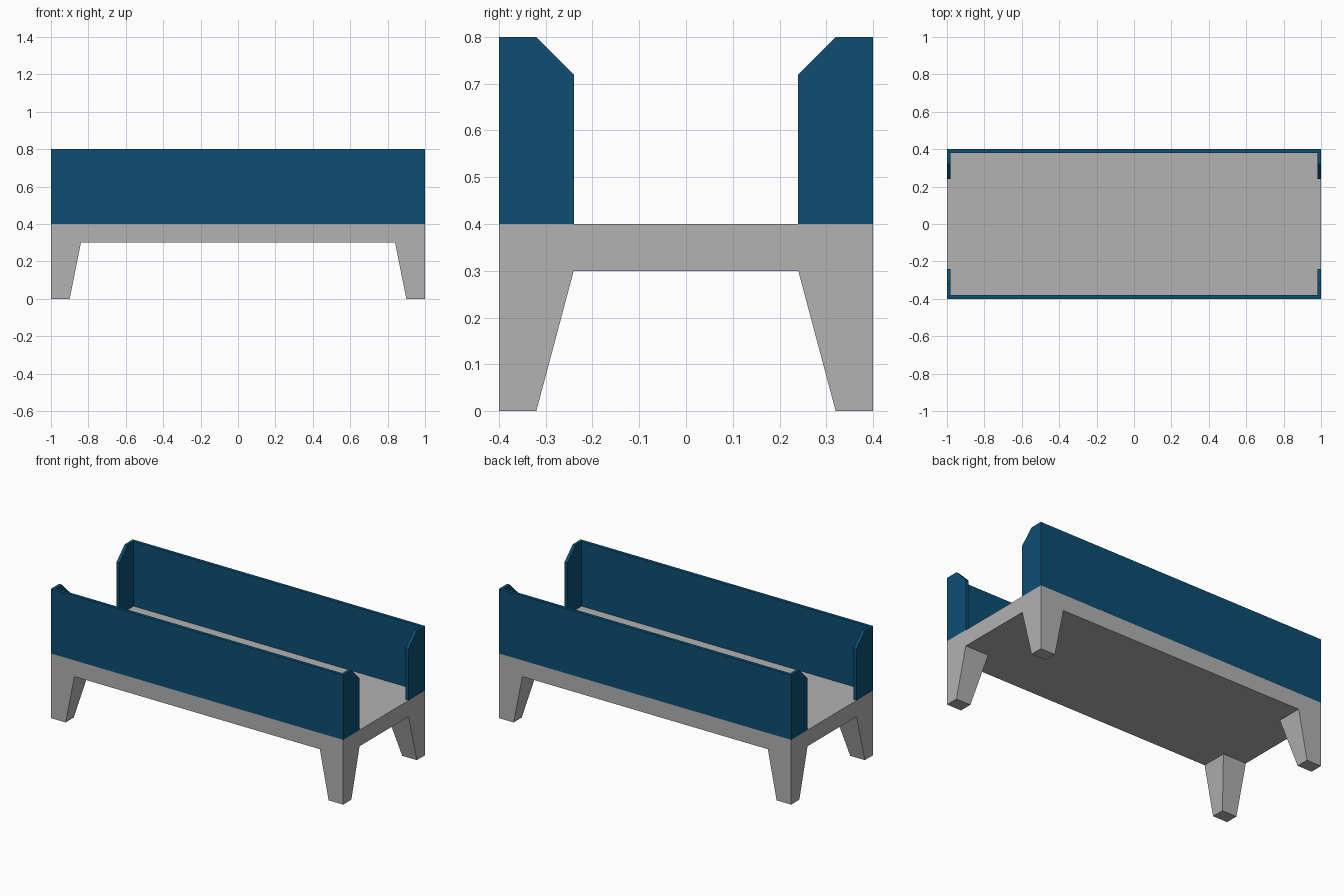
import bpy
import bmesh
from mathutils import Vector

if "Cube" in bpy.data.objects:
    bpy.data.objects.remove(bpy.data.objects["Cube"], do_unlink=True)


def make_material(name, color):
    mat = bpy.data.materials.new(name)
    mat.use_nodes = True
    mat.diffuse_color = color
    mat.node_tree.nodes["Principled BSDF"].inputs["Base Color"].default_value = color
    return mat


def make_object(name, bm, mat):
    bmesh.ops.recalc_face_normals(bm, faces=bm.faces[:])
    mesh = bpy.data.meshes.new(name)
    bm.to_mesh(mesh)
    bm.free()
    mesh.materials.append(mat)
    obj = bpy.data.objects.new(name, mesh)
    bpy.context.collection.objects.link(obj)
    return obj


grey = make_material("light_grey", (0.445, 0.445, 0.445, 1))
blue = make_material("deep_blue", (0.0037, 0.0762, 0.171, 1))

# Platform: a slab cut so that each corner has its own underside face
bm = bmesh.new()
bmesh.ops.create_cube(bm, size=1)
for v in bm.verts:
    v.co = Vector((v.co.x * 2, v.co.y * 0.8, v.co.z * 0.1 + 0.35))
for axis, offset in ((0, 0.84), (1, 0.24)):
    for side in (-1, 1):
        normal = Vector((0, 0, 0))
        normal[axis] = 1
        bmesh.ops.bisect_plane(bm, geom=bm.verts[:] + bm.edges[:] + bm.faces[:],
                               plane_co=normal * offset * side, plane_no=normal)

# Legs: corner faces pulled down to the floor and tapered on the inner sides
bm.normal_update()
corners = []
for f in bm.faces:
    c = f.calc_center_median()
    if c.z < 0.301 and abs(c.x) > 0.84 and abs(c.y) > 0.24:
        corners.append(f)
feet = bmesh.ops.extrude_discrete_faces(bm, faces=corners)["faces"]
for v in {v for f in feet for v in f.verts}:
    v.co.z = 0
    if abs(v.co.x) < 0.9:
        v.co.x = 0.9 if v.co.x > 0 else -0.9
    if abs(v.co.y) < 0.3:
        v.co.y = 0.32 if v.co.y > 0 else -0.32
make_object("platform_with_legs", bm, grey)

# Walls: U-shaped panels swept through (outer xy, inner xy, top height)
half = [((1, 0.24), (0.98, 0.24), 0.72),
        ((1, 0.32), (0.98, 0.32), 0.80),
        ((1, 0.40), (0.98, 0.38), 0.80)]
stations = half + [((-o[0], o[1]), (-i[0], i[1]), top) for o, i, top in reversed(half)]
for name, side in (("front_wall", -1), ("back_wall", 1)):
    bm = bmesh.new()
    loops = []
    for (ox, oy), (ix, iy), top in stations:
        section = ((ox, oy, 0.4), (ox, oy, top), (ix, iy, top), (ix, iy, 0.4))
        loops.append([bm.verts.new((x, y * side, z)) for x, y, z in section])
    for a, b in zip(loops, loops[1:]):
        for k in range(4):
            n = (k + 1) % 4
            bm.faces.new((a[k], a[n], b[n], b[k]))
    bm.faces.new(loops[0])
    bm.faces.new(loops[-1])
    make_object(name, bm, blue)
